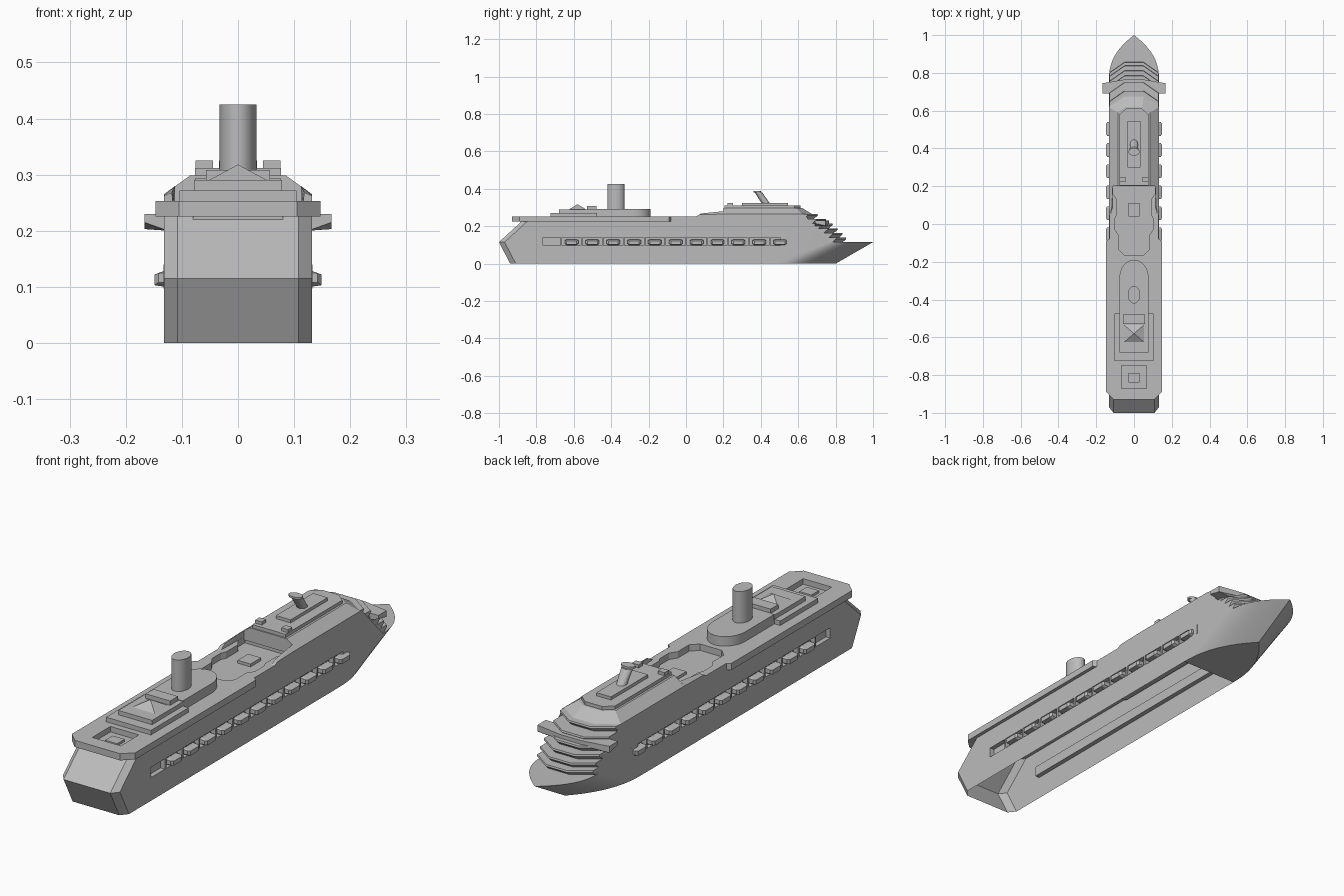
import bpy, bmesh, math

if "Cube" in bpy.data.objects:
    bpy.data.objects.remove(bpy.data.objects["Cube"])

grey = bpy.data.materials.new("plain grey")
grey.diffuse_color = (0.5, 0.5, 0.5, 1)
grey.use_nodes = True
grey.node_tree.nodes["Principled BSDF"].inputs["Base Color"].default_value = grey.diffuse_color


def finish(bm, name, smooth=False):
    bmesh.ops.remove_doubles(bm, verts=bm.verts, dist=1e-5)
    bmesh.ops.recalc_face_normals(bm, faces=bm.faces)
    me = bpy.data.meshes.new(name)
    bm.to_mesh(me)
    bm.free()
    me.materials.append(grey)
    ob = bpy.data.objects.new(name, me)
    bpy.context.collection.objects.link(ob)
    if smooth:
        bpy.ops.object.select_all(action='DESELECT')
        bpy.context.view_layer.objects.active = ob
        ob.select_set(True)
        bpy.ops.object.shade_smooth_by_angle(angle=math.radians(35))
    return ob


def solid(name, pts, mirror=True):
    """Convex solid around points, mirrored across the centreline."""
    bm = bmesh.new()
    for x, y, z in pts:
        for s in ((1, -1) if mirror else (1,)):
            bm.verts.new((s * x, y, z))
    bmesh.ops.remove_doubles(bm, verts=bm.verts, dist=1e-5)
    r = bmesh.ops.convex_hull(bm, input=bm.verts)
    loose = [v for v in bm.verts if not v.link_faces]
    bmesh.ops.delete(bm, geom=loose, context='VERTS')
    return finish(bm, name)


def box(name, x0, x1, y0, y1, z0, z1, mirror=False):
    return solid(name, [(x, y, z) for x in (x0, x1) for y in (y0, y1) for z in (z0, z1)], mirror)


def prism(name, outline, z0, z1, smooth=False):
    """Upright prism; the half outline runs from aft to forward at x >= 0."""
    pts = outline + [(-x, y) for x, y in reversed(outline) if x > 1e-6]
    bm = bmesh.new()
    f = bm.faces.new([bm.verts.new((x, y, z0)) for x, y in pts])
    r = bmesh.ops.extrude_face_region(bm, geom=[f])
    for v in r['geom']:
        if isinstance(v, bmesh.types.BMVert):
            v.co.z = z1
    return finish(bm, name, smooth)


# Hull shell, open underneath except at the bow
bm = bmesh.new()


def face(pts):
    bm.faces.new([bm.verts.new(p) for p in pts])


W, N = 0.132, 14
NA, NF, NB, NT, NX = -0.765, 0.505, 0.097, 0.14, 0.112
sides = [
    [(-.91, 0), (.48, 0), (NF, NB), (NA, NB)],
    [(-.91, 0), (NA, NB), (NA, NT), (-.85, .225), (-.97, .115)],
    [(-.85, .225), (NA, NT), (NF, NT), (.63, .265), (.06, .25), (-.08, .25), (-.085, .225)],
    [(.48, 0), (.77, .115), (.63, .265), (NF, NT), (NF, NB)]]
water, deck = [], []
for i in range(N + 1):
    t = math.sin(i / N * math.pi / 2)
    x = W * (1 - t ** 2.3) if i < N else 0
    water.append((x, .48 + .32 * t, 0))
    deck.append((x, .77 + .23 * t, .115))
stern = [(-.94, -.91, 0), (-1.0, -.97, .115), (-.88, -.85, .225)]
for s in (1, -1):
    for poly in sides:
        face([(s * W, y, z) for y, z in poly])
    # lifeboat recess
    rim = [(NA, NB), (NF, NB), (NF, NT), (NA, NT)]
    for (ya, za), (yb, zb) in zip(rim, rim[1:] + rim[:1]):
        face([(s * W, ya, za), (s * W, yb, zb), (s * NX, yb, zb), (s * NX, ya, za)])
    face([(s * NX, y, z) for y, z in rim])
    # flared bow
    for i in range(N):
        face([(s * p[0], p[1], p[2]) for p in (water[i], water[i + 1], deck[i + 1], deck[i])])
    # stern corners
    for (a, b, z), (c, d, w) in zip(stern, stern[1:]):
        face([(s * .108, a, z), (s * W, b, z), (s * W, d, w), (s * .108, c, w)])
for (a, b, z), (c, d, w) in zip(stern, stern[1:]):
    face([(-.108, a, z), (.108, a, z), (.108, c, w), (-.108, c, w)])
for row in (water, deck):
    face(row + [(-x, y, z) for x, y, z in reversed(row[:-1])])
finish(bm, "hull", True)

# Lifeboats and recess dividers
step = 0.1115
for s, side in ((1, "right"), (-1, "left")):
    for i in range(11):
        y = -.612 + i * step
        solid(f"lifeboat_{side}_{i}",
              [(s * x, y + d * h, z) for d in (-1, 1) for x, h, z in (
                  (.116, .036, .106), (.116, .036, .126), (.142, .036, .108), (.142, .036, .124),
                  (.149, .026, .103), (.149, .026, .122), (.13, .026, .129), (.13, .026, .1))], False)
    for i in range(12):
        y = -.612 + (i - .5) * step
        box(f"davit_{side}_{i}", s * NX, s * .133, y - .004, y + .004, NB, NT)

# Main deck with pool wells cut through, floors below
main = prism("main_deck", [(.105, -.93), (.147, -.89), (.147, -.09), (W - .001, -.08), (W - .001, .24)],
             .225, .253)
well = [(.05, -.165), (.08, -.135), (.08, -.06), (.1, -.03), (.1, .03), (.09, .05), (.09, .13), (.112, .16), (.112, .205)]
cutters = [prism("pool_well_cutter", well, .2, .3),
           box("aft_well_cutter", -.066, .066, -.87, -.75, .2, .3)]
for c in cutters:
    m = main.modifiers.new(c.name, 'BOOLEAN')
    m.operation, m.solver, m.object = 'DIFFERENCE', 'EXACT', c
    c.hide_render = True
    c.hide_viewport = True
box("pool_floor", -.125, .125, -.2, .24, .212, .226)
box("aft_pool_floor", -.08, .08, -.885, -.735, .218, .23)
box("pool", -.03, .03, .04, .11, .22, .238)
box("aft_pool", -.028, .028, -.84, -.79, .225, .24)

# Aft deckhouse tiers and skylight
box("aft_tier", -.104, .104, -.725, -.475, .25, .272)
box("aft_upper_tier", -.078, .078, -.68, -.47, .27, .29)
solid("skylight", [(.052, -.625, .29), (.052, -.535, .29), (0, -.58, .318)])
box("aft_cabin", -.057, .057, -.53, -.478, .285, .308)

# Funnel on its round-ended base
arc = [(.077 * math.cos(a), -.285 + .095 * math.sin(a)) for a in
       [k / 12 * math.pi / 2 for k in range(12)]] + [(0, -.19)]
prism("funnel_base", [(.077, -.475)] + arc, .25, .293, True)
ring = [(.033 * math.sin(k / 16 * math.pi), -.375 - .046 * math.cos(k / 16 * math.pi)) for k in range(1, 16)]
prism("funnel", [(0, -.421)] + ring + [(0, -.329)], .285, .425, True)

# Forward deckhouse with sloping sides and front
solid("forward_house", [(W, .2, .24), (W, .63, .24), (W, .2, .265), (W, .62, .265), (.05, .675, .265),
                        (.05, .675, .24), (.086, .2, .298), (.086, .59, .298), (.045, .62, .298)])
for s, side in ((1, "right"), (-1, "left")):
    solid(f"side_rail_{side}", [(s * x, y, z) for x, y, z in (
        (W, .05, .25), (.116, .05, .25), (W, .2, .25), (.112, .2, .25), (W, .07, .262),
        (.118, .08, .268), (W, .2, .265), (.112, .2, .28))], False)
prism("forward_roof", [(.077, .205), (.077, .58), (.04, .612)], .295, .312)
box("roof_platform", -.034, .034, .3, .545, .31, .325)
box("roof_locker", .045, .076, .222, .25, .31, .325)
box("roof_locker_left", -.076, -.045, .222, .25, .31, .325)

# Raked mast with a slanted cap
n = 16
mast = []
for k in range(n):
    c, d = math.cos(2 * math.pi * k / n), math.sin(2 * math.pi * k / n)
    mast += [(.02 * c, .428 + .022 * d, .32), (.024 * c, .388 + .02 * d, .38)]
solid("mast", mast, False)
solid("mast_cap", [(.03 * math.cos(2 * math.pi * k / n), .382 + .02 * math.sin(2 * math.pi * k / n), z)
                   for k in range(n) for z in (.381, .389)], False)

# Stepped terraces at the front of the superstructure
for i, yf in enumerate((.857, .838, .812, .785, .75, .705)):
    z0 = .113 + i * .0253
    z1 = z0 + .0255
    pts = []
    for y, z in ((yf - .022, z0), (yf, z1 - .007), (yf - .002, z1)):
        pts += [(.05, y, z), (.129, y - .055, z)]
    pts += [(.129, .6, z0), (.129, .6, z1)]
    solid(f"terrace_{i}", pts)

# Bridge with wings past the hull sides
solid("bridge", [(.167, .69, .215), (.167, .745, .203), (.167, .69, .23), (.167, .745, .23),
                 (.125, .69, .2), (.125, .745, .2), (.05, .765, .21), (.05, .765, .23)])
